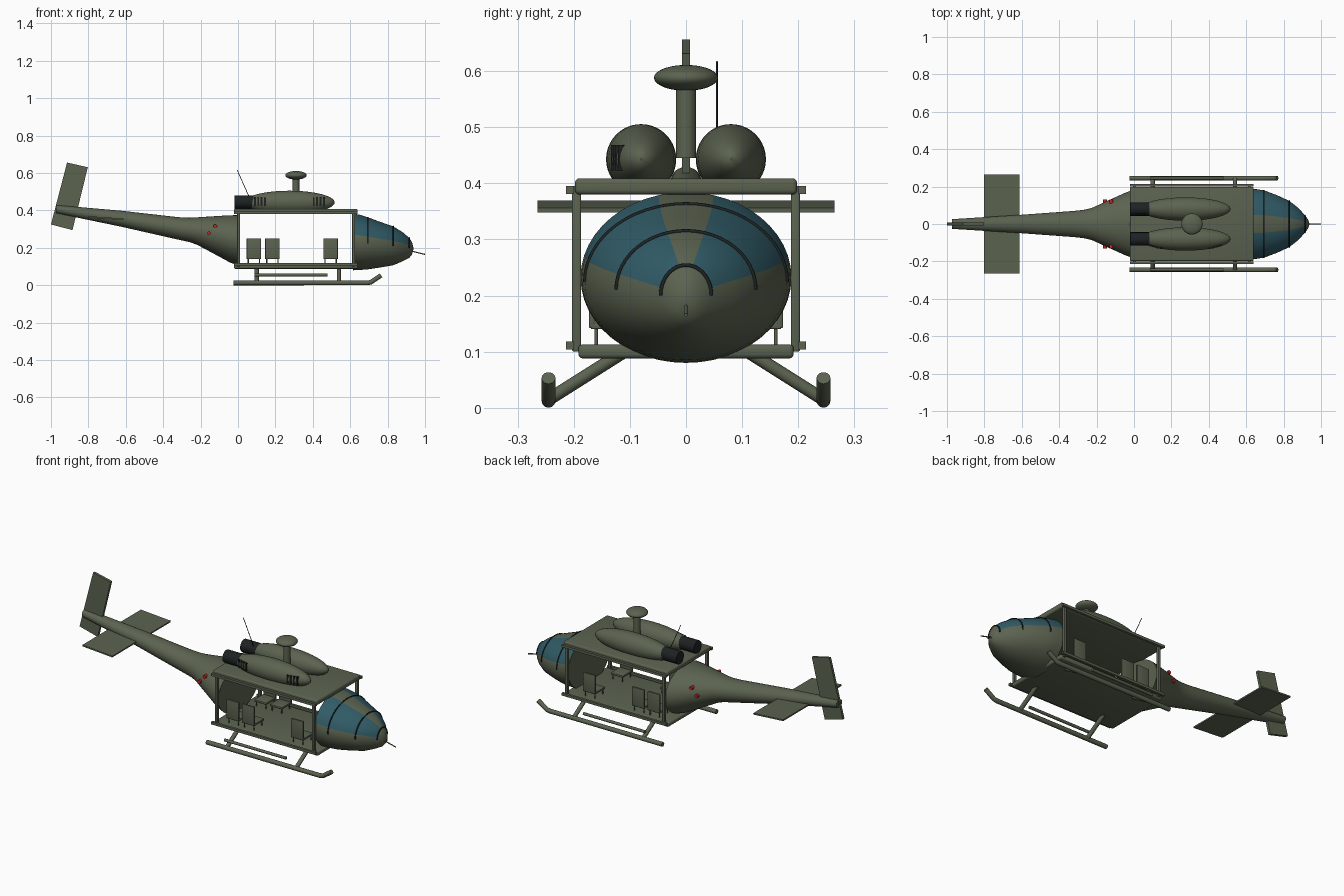
import bpy, bmesh, math
from mathutils import Vector

if "Cube" in bpy.data.objects:
    bpy.data.objects.remove(bpy.data.objects["Cube"])


def material(name, rgb):
    m = bpy.data.materials.new(name)
    m.diffuse_color = (*rgb, 1)
    m.use_nodes = True
    m.node_tree.nodes["Principled BSDF"].inputs["Base Color"].default_value = m.diffuse_color
    return m


GREEN = material("olive", (0.105, 0.125, 0.08))
GLASS = material("glass", (0.03, 0.105, 0.135))
DARK = material("dark", (0.012, 0.016, 0.016))
RED = material("red", (0.5, 0.02, 0.015))


def finish(bm, name, mats, smooth=True):
    bmesh.ops.recalc_face_normals(bm, faces=bm.faces)
    me = bpy.data.meshes.new(name)
    bm.to_mesh(me)
    bm.free()
    ob = bpy.data.objects.new(name, me)
    bpy.context.collection.objects.link(ob)
    for m in mats:
        me.materials.append(m)
    if smooth:
        bpy.ops.object.select_all(action='DESELECT')
        bpy.context.view_layer.objects.active = ob
        ob.select_set(True)
        bpy.ops.object.shade_smooth_by_angle(angle=math.radians(35))
    return ob


def box(name, lo, hi, mat=GREEN, bevel=0.0, tilt=0.0):
    """Box between two corners, tilted about y through its centre."""
    bm = bmesh.new()
    bmesh.ops.create_cube(bm, size=1)
    for v in bm.verts:
        v.co = Vector([v.co[i] * (hi[i] - lo[i]) for i in range(3)])
    if bevel:
        bmesh.ops.bevel(bm, geom=bm.edges[:], offset=bevel, segments=3,
                        profile=0.5, affect='EDGES')
    ob = finish(bm, name, [mat], bool(bevel))
    ob.location = [(lo[i] + hi[i]) / 2 for i in range(3)]
    ob.rotation_euler.y = tilt
    return ob


def tube(name, points, r, mat=GREEN, sides=8):
    """Round tube along a path."""
    cu = bpy.data.curves.new(name, 'CURVE')
    cu.dimensions = '3D'
    cu.bevel_depth = r
    cu.bevel_resolution = sides // 2
    cu.use_fill_caps = True
    sp = cu.splines.new('POLY')
    sp.points.add(len(points) - 1)
    for p, co in zip(sp.points, points):
        p.co = (*co, 1)
    cu.materials.append(mat)
    ob = bpy.data.objects.new(name, cu)
    bpy.context.collection.objects.link(ob)
    return ob


def ellipsoid(name, centre, radii):
    bm = bmesh.new()
    bmesh.ops.create_uvsphere(bm, u_segments=32, v_segments=20, radius=1)
    bmesh.ops.scale(bm, vec=radii, verts=bm.verts)
    ob = finish(bm, name, [GREEN])
    ob.location = centre
    return ob


def section(st, a):
    """Point on an elliptical station (x, z centre, y radius, z radius)."""
    x, zc, ry, rz = st
    return Vector((x, ry * math.sin(a), zc + rz * math.cos(a)))


def loft(name, stations, n=48, mats=(GREEN,), pick=None):
    bm = bmesh.new()
    rings = [[bm.verts.new(section(s, math.tau * i / n)) for i in range(n)] for s in stations]
    for k in range(len(rings) - 1):
        a, b = rings[k], rings[k + 1]
        for i in range(n):
            j = (i + 1) % n
            f = bm.faces.new((a[i], a[j], b[j], b[i]))
            if pick:
                f.material_index = pick(k, (i + 0.5) * 360 / n)
    bm.faces.new(rings[0])
    bm.faces.new(rings[-1])
    return finish(bm, name, list(mats))


# Nose with glazed panels either side of a centre strip
nose = [(0.615, 0.232, 0.188, 0.152), (0.655, 0.229, 0.186, 0.147), (0.695, 0.224, 0.18, 0.139),
        (0.76, 0.217, 0.156, 0.122), (0.83, 0.211, 0.124, 0.104), (0.88, 0.206, 0.085, 0.078),
        (0.915, 0.2, 0.045, 0.054), (0.93, 0.197, 0.026, 0.034), (0.937, 0.196, 0.006, 0.008)]


def glazing(k, deg):
    off = min(deg, 360 - deg)
    return 1 if k < 6 and 15 < off < 75 else 0


loft("nose", nose, mats=(GREEN, GLASS), pick=glazing)
for k in (2, 4, 6):
    arc = [section(nose[k], math.radians(d)) for d in range(-90, 91, 6)]
    tube("window_frame", arc, 0.0035, DARK, 4)
tube("nose_probe", [(0.93, 0, 0.182), (1.0, 0, 0.165)], 0.003)

# Tail boom, fin and stabiliser
loft("tail_boom", [(0.005, 0.24, 0.184, 0.135), (-0.04, 0.247, 0.17, 0.127),
                   (-0.08, 0.257, 0.152, 0.115), (-0.16, 0.276, 0.116, 0.091),
                   (-0.22, 0.29, 0.088, 0.073), (-0.26, 0.296, 0.077, 0.065),
                   (-0.32, 0.304, 0.07, 0.06), (-0.62, 0.355, 0.048, 0.043),
                   (-0.972, 0.407, 0.026, 0.022)])
bm = bmesh.new()
prof = [(-0.914, 0.656), (-0.803, 0.631), (-0.885, 0.295), (-1.0, 0.325)]
f = bm.faces.new([bm.verts.new((x, -0.0075, z)) for x, z in prof])
ext = bmesh.ops.extrude_face_region(bm, geom=[f])
bmesh.ops.translate(bm, vec=(0, 0.015, 0),
                    verts=[e for e in ext['geom'] if isinstance(e, bmesh.types.BMVert)])
finish(bm, "tail_fin", [GREEN], False)
box("stabiliser", (-0.802, -0.265, 0.355), (-0.612, 0.265, 0.363), tilt=math.radians(4))

# Open cabin: floor, roof
box("cabin_floor", (-0.022, -0.192, 0.088), (0.64, 0.192, 0.113), bevel=0.008)
box("cabin_roof", (-0.022, -0.198, 0.38), (0.64, 0.198, 0.409), bevel=0.008)

# Rotor mast and hub
tube("rotor_mast", [(0.31, 0, 0.445), (0.31, 0, 0.58)], 0.018, sides=12)
ellipsoid("rotor_hub", (0.31, 0, 0.588), (0.057, 0.057, 0.023))

for s in (-1, 1):
    # Door rails and corner posts
    for z in (0.111, 0.388):
        box("door_rail", (-0.022, s * 0.207 - 0.007, z - 0.007), (0.64, s * 0.207 + 0.007, z + 0.007))
    for x in (0.003, 0.618):
        box("corner_post", (x - 0.008, s * 0.195 - 0.008, 0.1), (x + 0.008, s * 0.195 + 0.008, 0.395),
            bevel=0.003)
    # Engines with exhausts
    ellipsoid("engine_pod", (0.275, s * 0.08, 0.443), (0.242, 0.0625, 0.0625))
    tube("exhaust", [(-0.018, s * 0.08, 0.445), (0.085, s * 0.08, 0.445)], 0.036, DARK, 12)
    # Skids, struts and steps
    y = s * 0.245
    tube("skid", [(-0.025, y, 0.0125), (0.69, y, 0.0125), (0.71, y, 0.016), (0.765, y, 0.053)], 0.0125)
    for x in (0.1, 0.54):
        tube("skid_strut", [(x, s * 0.11, 0.1), (x, s * 0.243, 0.016)], 0.0115)
    tube("side_step", [(0.087, y, 0.055), (0.478, y, 0.055)], 0.008)
    # Inward-facing seats
    for x in (0.085, 0.184, 0.495):
        box("seat_back", (x - 0.039, s * 0.167 - 0.006, 0.142), (x + 0.039, s * 0.167 + 0.006, 0.25),
            bevel=0.003)
        box("seat_pan", (x - 0.039, s * 0.125 - 0.045, 0.14), (x + 0.039, s * 0.125 + 0.045, 0.152),
            bevel=0.003)
        for dx in (-0.03, 0.03):
            for yl in (0.09, 0.16):
                tube("seat_leg", [(x + dx, s * yl, 0.108), (x + dx, s * yl, 0.145)], 0.003)
    # Red side lights
    for x, z in ((-0.155, 0.279), (-0.122, 0.315)):
        tube("side_light", [(x, s * 0.1, z), (x, s * 0.131, z)], 0.01, RED)

# Intake slats on the outer face of the right engine
for x0 in (0.085, 0.4):
    for i in range(4):
        x = x0 + i * 0.018
        t = (x + 0.005 - 0.275) / 0.242
        y = -0.08 - 0.0625 * math.sqrt(1 - t * t)
        box("intake_slat", (x, y - 0.001, 0.423), (x + 0.01, y + 0.03, 0.468), DARK)

# Whip antenna
tube("antenna", [(-0.005, 0.055, 0.617), (0.065, 0.055, 0.46)], 0.0018, DARK, 4)
